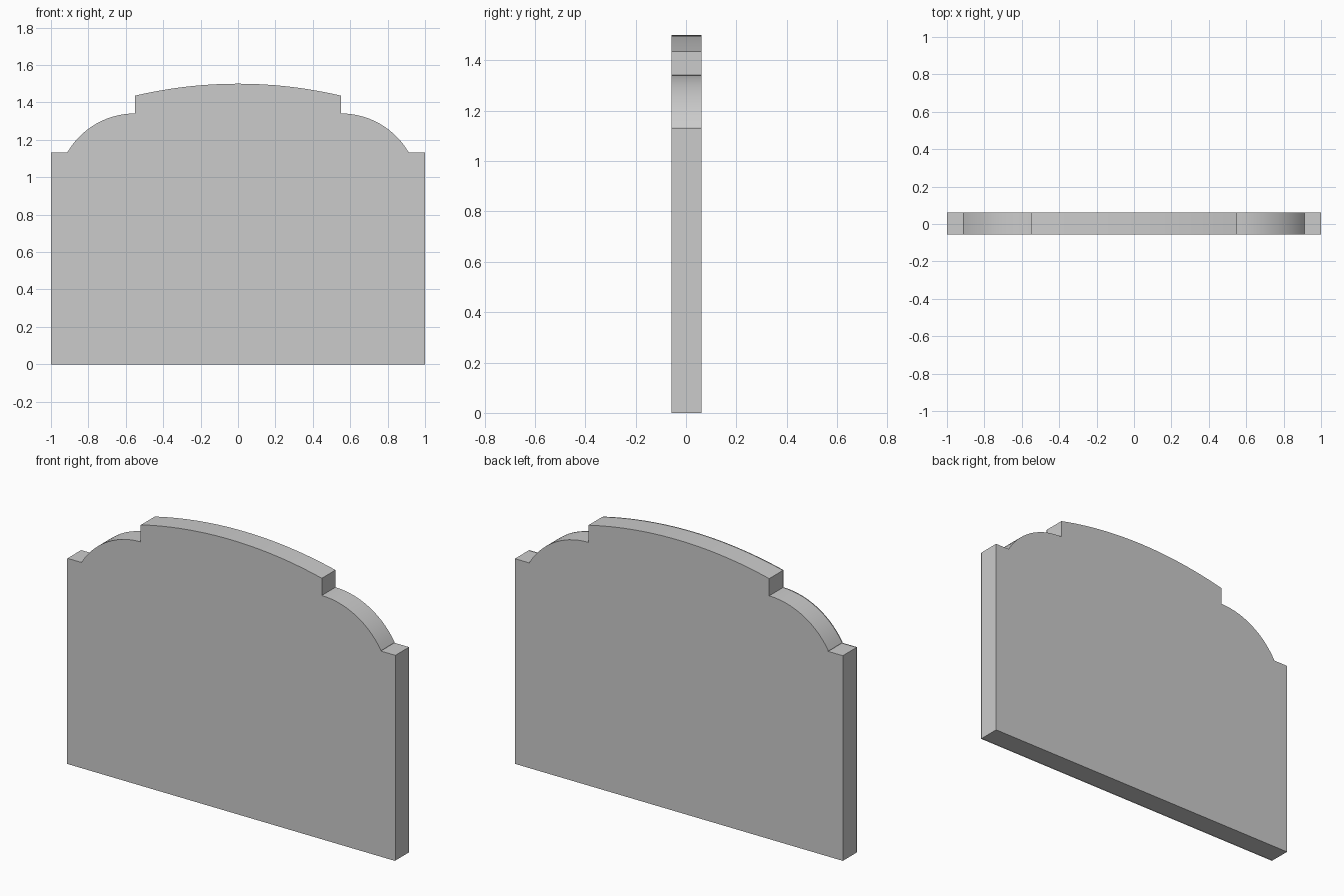
import bpy, bmesh
from math import sin, cos, asin

if "Cube" in bpy.data.objects:
    bpy.data.objects.remove(bpy.data.objects["Cube"])

def arc(cx, cz, r, a0, a1, n):
    # points on a circle, angle measured from straight up
    return [(cx + r * sin(a0 + (a1 - a0) * i / n),
             cz + r * cos(a0 + (a1 - a0) * i / n)) for i in range(n + 1)]

# right half of the outline, from the crown down to the base
STEP, NOTCH = 0.551, 0.911
R_TOP, R_SIDE = 2.40, 0.418
half = arc(0, 1.5 - R_TOP, R_TOP, 0, asin(STEP / R_TOP), 12)
half += arc(STEP, 1.341 - R_SIDE, R_SIDE, 0, asin((NOTCH - STEP) / R_SIDE), 14)
half += [(NOTCH, 1.131), (1, 1.131), (1, 0)]
outline = half + [(-x, z) for x, z in reversed(half[1:])]

def slab(name, y0, depth):
    # outline as a flat face, extruded backwards when depth is given
    bm = bmesh.new()
    face = bm.faces.new([bm.verts.new((x, y0, z)) for x, z in reversed(outline)])
    if depth:
        ext = bmesh.ops.extrude_face_region(bm, geom=[face], use_keep_orig=True)
        moved = [g for g in ext["geom"] if isinstance(g, bmesh.types.BMVert)]
        bmesh.ops.translate(bm, verts=moved, vec=(0, depth, 0))
        bmesh.ops.remove_doubles(bm, verts=bm.verts, dist=0.0005)
        bmesh.ops.recalc_face_normals(bm, faces=bm.faces)
    else:
        bmesh.ops.remove_doubles(bm, verts=bm.verts, dist=0.0005)
        bm.normal_update()
        if bm.faces[:][0].normal.y > 0:
            bmesh.ops.reverse_faces(bm, faces=bm.faces[:])
    me = bpy.data.meshes.new(name)
    bm.to_mesh(me)
    bm.free()
    ob = bpy.data.objects.new(name, me)
    bpy.context.collection.objects.link(ob)
    bpy.ops.object.select_all(action='DESELECT')
    ob.select_set(True)
    bpy.context.view_layer.objects.active = ob
    bpy.ops.object.shade_smooth_by_angle(angle=0.5)
    return ob

# solid board, with a thin facing just in front of it
slab("headboard_body", -0.057, 0.119)
slab("front_facing", -0.062, 0)
